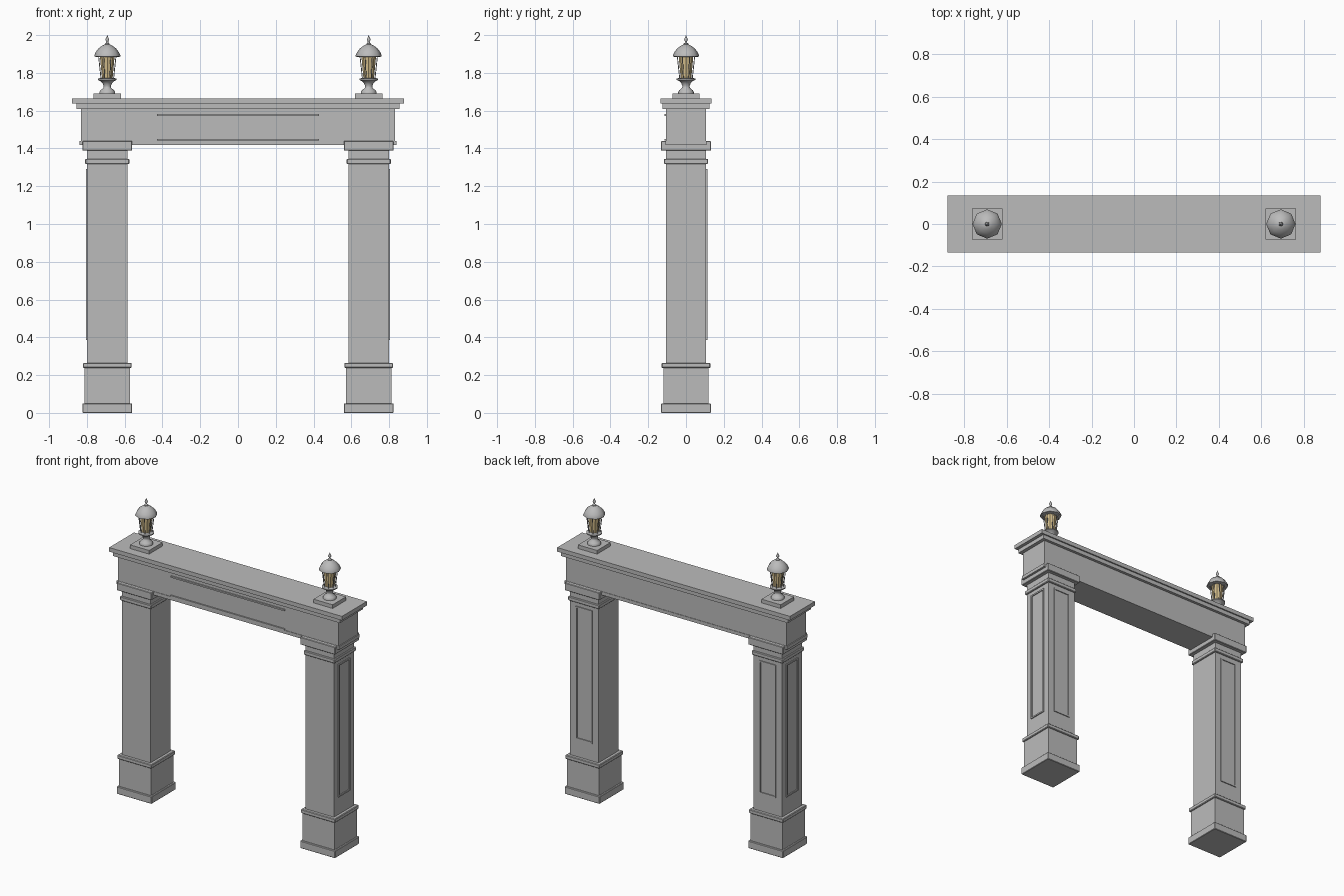
import bpy
from math import cos, sin, pi, tau
from mathutils import Vector

default = bpy.data.objects.get("Cube")
if default:
    bpy.data.objects.remove(default)


def material(name, r, g, b):
    mat = bpy.data.materials.new(name)
    mat.use_nodes = True
    mat.diffuse_color = (r, g, b, 1)
    mat.node_tree.nodes["Principled BSDF"].inputs["Base Color"].default_value = (r, g, b, 1)
    return mat


STONE = material("grey stone", 0.5, 0.5, 0.5)
GLASS = material("amber glass", 0.68, 0.53, 0.27)


def mesh_object(name, verts, faces, mat):
    mesh = bpy.data.meshes.new(name)
    mesh.from_pydata(verts, [], faces)
    mesh.materials.append(mat)
    obj = bpy.data.objects.new(name, mesh)
    bpy.context.collection.objects.link(obj)
    return obj


def box(name, x, y, z, mat=STONE, bevel=0):
    """Box from its (low, high) extents on each axis."""
    bpy.ops.mesh.primitive_cube_add(size=1, location=[sum(a) / 2 for a in (x, y, z)])
    obj = bpy.context.object
    obj.name = name
    obj.scale = [a[1] - a[0] for a in (x, y, z)]
    bpy.ops.object.transform_apply(location=False, rotation=False, scale=True)
    obj.data.materials.append(mat)
    if bevel:
        mod = obj.modifiers.new("worn edge", "BEVEL")
        mod.width = bevel
        mod.segments = 1
    return obj


def block(name, cx, half_x, half_y, z0, z1, bevel=0):
    return box(name, (cx - half_x, cx + half_x), (-half_y, half_y), (z0, z1), bevel=bevel)


def lathe(name, cx, profile, sides, mat=STONE, smooth=True):
    """Revolve (radius, height) pairs about a vertical axis at cx."""
    verts, faces = [], []
    for r, z in profile:
        for i in range(sides):
            a = tau * i / sides
            verts.append((cx + r * cos(a), r * sin(a), z))
    for k in range(len(profile) - 1):
        for i in range(sides):
            j = (i + 1) % sides
            faces.append((k * sides + i, k * sides + j, (k + 1) * sides + j, (k + 1) * sides + i))
    faces.append(tuple(reversed(range(sides))))
    faces.append(tuple(range(len(verts) - sides, len(verts))))
    obj = mesh_object(name, verts, faces, mat)
    if smooth:
        bpy.ops.object.select_all(action="DESELECT")
        obj.select_set(True)
        bpy.context.view_layer.objects.active = obj
        bpy.ops.object.shade_smooth_by_angle(angle=pi / 3.5)
    return obj


def rod(name, start, end, radius):
    start, end = Vector(start), Vector(end)
    span = end - start
    bpy.ops.mesh.primitive_cylinder_add(vertices=6, radius=radius, depth=span.length,
                                        location=(start + end) / 2)
    obj = bpy.context.object
    obj.name = name
    obj.rotation_euler = span.to_track_quat("Z", "Y").to_euler()
    obj.data.materials.append(STONE)


SHAFT = 0.107
TRIM = 0.006      # how far the panel trim stands out
STRIP = 0.01      # width of the trim strips


def pillar(side, s):
    cx = s * 0.692
    # Stacked blocks: name, half width, bottom, top, bevel
    for part, half, z0, z1, bevel in (
            ("plinth", 0.132, 0, 0.05, 0.003),
            ("pedestal", 0.12, 0.05, 0.238, 0),
            ("pedestal_moulding", 0.129, 0.238, 0.265, 0.004),
            ("shaft", SHAFT, 0.265, 1.39, 0),
            ("neck_ring", 0.117, 1.317, 1.345, 0.004),
            ("capital", 0.132, 1.388, 1.439, 0.003)):
        block(f"{side}_{part}", cx, half, half, z0, z1, bevel)

    # Rectangular trim on the back and outer faces of the shaft
    low, high, reach = 0.385, 1.29, 0.063
    strips = [((-reach, reach), (z, z + STRIP)) for z in (low, high - STRIP)]
    strips += [((u, u + STRIP), (low, high)) for u in (-reach, reach - STRIP)]
    for across, z in strips:
        box(f"{side}_back_trim", (cx + across[0], cx + across[1]),
            (SHAFT - 0.002, SHAFT + TRIM), z)
        box(f"{side}_outer_trim", sorted((cx + s * (SHAFT - 0.002), cx + s * (SHAFT + TRIM))),
            across, z)


def lantern(side, s):
    cx = s * 0.692
    block(f"{side}_lantern_plate", cx, 0.072, 0.072, 1.665, 1.69)
    lathe(f"{side}_lantern_foot", cx, [
        (0.042, 1.69), (0.042, 1.697), (0.036, 1.708), (0.021, 1.72), (0.019, 1.73),
        (0.025, 1.745), (0.034, 1.755), (0.05, 1.763), (0.05, 1.77), (0.03, 1.774)], 16)
    lathe(f"{side}_lantern_glass", cx, [(0.028, 1.772), (0.039, 1.89)], 8, GLASS, False)
    # Leaning cage bars
    for i in range(8):
        a = tau * (i + 0.5) / 8
        rod(f"{side}_lantern_bar", (cx + 0.036 * cos(a), 0.036 * sin(a), 1.77),
            (cx + 0.05 * cos(a), 0.05 * sin(a), 1.89), 0.0025)
    lathe(f"{side}_lantern_roof", cx, [
        (0.05, 1.884), (0.069, 1.886), (0.069, 1.893), (0.06, 1.912), (0.046, 1.93),
        (0.027, 1.944), (0.012, 1.951)], 8)
    lathe(f"{side}_lantern_finial", cx, [
        (0.013, 1.949), (0.013, 1.955), (0.006, 1.96), (0.005, 1.966), (0.01, 1.974),
        (0.009, 1.98), (0.003, 1.993), (0.001, 2.0)], 10)


for side, s in (("left", 1), ("right", -1)):
    pillar(side, s)
    lantern(side, s)

# Lintel and stepped cornice
block("lintel", 0, 0.832, 0.106, 1.417, 1.612)
block("lintel_foot_band", 0, 0.839, 0.109, 1.417, 1.44)
block("cornice_lower", 0, 0.856, 0.125, 1.61, 1.637)
block("cornice_upper", 0, 0.878, 0.134, 1.637, 1.665)

# Horizontal trim on the front of the lintel
for z in (1.441, 1.573):
    box("lintel_front_trim", (-0.43, 0.43), (-0.115, -0.105), (z, z + STRIP))
